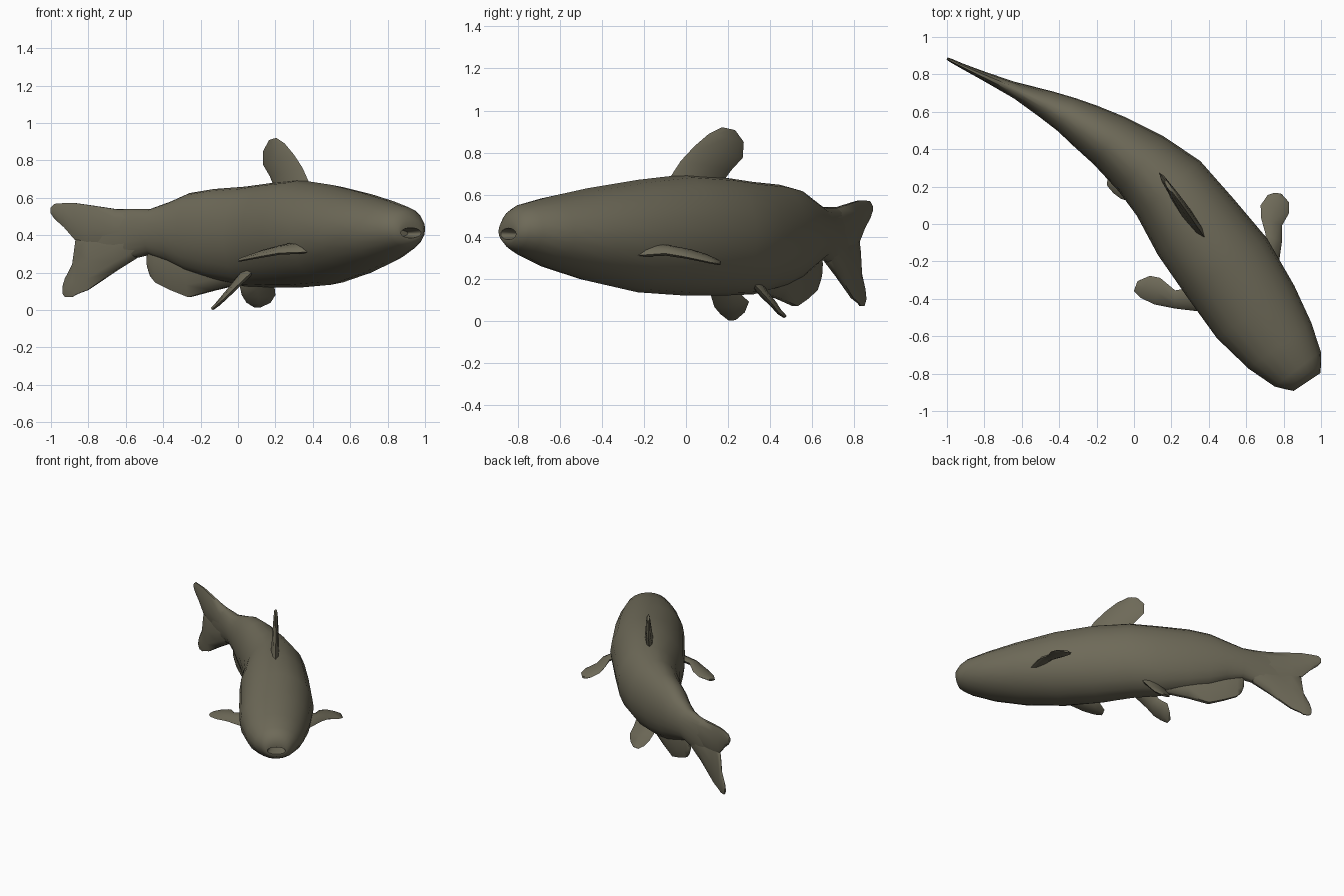
import bpy, math
from mathutils import Vector

skin = bpy.data.materials.new("olive_skin")
skin.diffuse_color = (0.155, 0.143, 0.098, 1)


def loft(name, rings, seg, angle=60):
    """Skin (centre, axis_a, axis_b) ellipses into one closed smooth shell."""
    verts, faces = [], []
    for c, a, b in rings:
        for i in range(seg):
            t = 2 * math.pi * i / seg
            verts.append(c + a * math.cos(t) + b * math.sin(t))
    n = len(rings)
    for r in range(n - 1):
        for i in range(seg):
            j = (i + 1) % seg
            faces.append((r * seg + i, r * seg + j, (r + 1) * seg + j, (r + 1) * seg + i))
    faces.append(tuple(reversed(range(seg))))
    faces.append(tuple((n - 1) * seg + i for i in range(seg)))
    # flip the shell if it came out inside-out
    volume = sum(verts[f[0]].dot(verts[f[k]].cross(verts[f[k + 1]]))
                 for f in faces for k in range(1, len(f) - 1))
    if volume < 0:
        faces = [tuple(reversed(f)) for f in faces]
    mesh = bpy.data.meshes.new(name)
    mesh.from_pydata(verts, [], faces)
    mesh.materials.append(skin)
    ob = bpy.data.objects.new(name, mesh)
    bpy.context.collection.objects.link(ob)
    bpy.ops.object.select_all(action='DESELECT')
    ob.select_set(True)
    bpy.context.view_layer.objects.active = ob
    bpy.ops.object.shade_smooth_by_angle(angle=math.radians(angle))
    return ob


def upright(name, stations, seg=10, angle=60):
    """Loft along a ground path: (x, y, half width, z bottom, z top)."""
    pts = [Vector((s[0], s[1], 0)) for s in stations]
    rings, last = [], None
    for i, (x, y, w, lo, hi) in enumerate(stations):
        t = pts[min(i + 1, len(pts) - 1)] - pts[max(i - 1, 0)]
        side = Vector((-t.y, t.x, 0)).normalized()
        if last and side.dot(last) < 0:
            side = -side
        last = side
        rings.append((Vector((x, y, (lo + hi) / 2)), side * w, Vector((0, 0, (hi - lo) / 2))))
    return loft(name, rings, seg, angle)


def fin(name, pairs, thick):
    """Loft thin lens sections between leading and trailing edge points."""
    lead = [Vector(p[:3]) for p in pairs]
    trail = [Vector(p[3:]) for p in pairs]
    mid = [(a + b) / 2 for a, b in zip(lead, trail)]
    n, rings = len(mid), []
    span = mid[-1] - mid[0]
    for i in range(n):
        chord = (lead[i] - trail[i]) / 2
        normal = chord.cross(span).normalized()
        rings.append((mid[i], chord, normal * thick * (1 - 0.65 * i / (n - 1))))
    return loft(name, rings, 8)


# Body, from the mouth hollow back to the tail root
upright("body", [
    (0.875, -0.77, 0.04, 0.395, 0.425),
    (0.925, -0.845, 0.065, 0.385, 0.44),
    (0.925, -0.845, 0.085, 0.365, 0.485),
    (0.905, -0.815, 0.118, 0.335, 0.53),
    (0.875, -0.775, 0.155, 0.31, 0.555),
    (0.78, -0.65, 0.208, 0.25, 0.59),
    (0.65, -0.47, 0.25, 0.19, 0.63),
    (0.495, -0.23, 0.265, 0.135, 0.67),
    (0.33, -0.015, 0.252, 0.12, 0.695),
    (0.185, 0.19, 0.224, 0.12, 0.68),
    (0.04, 0.32, 0.19, 0.125, 0.66),
    (-0.13, 0.445, 0.152, 0.16, 0.647),
    (-0.26, 0.525, 0.125, 0.20, 0.625),
    (-0.36, 0.585, 0.10, 0.25, 0.58),
    (-0.47, 0.64, 0.077, 0.295, 0.54),
    (-0.62, 0.71, 0.045, 0.26, 0.54),
    (-0.75, 0.765, 0.022, 0.25, 0.54)], 20)

# Forked tail
upright("tail_upper_lobe", [
    (-0.50, 0.655, 0.06, 0.31, 0.535), (-0.65, 0.722, 0.04, 0.30, 0.545),
    (-0.80, 0.79, 0.024, 0.32, 0.568), (-0.87, 0.822, 0.018, 0.37, 0.577),
    (-0.93, 0.85, 0.013, 0.44, 0.575), (-0.98, 0.875, 0.01, 0.485, 0.57),
    (-1.0, 0.885, 0.006, 0.515, 0.55)])
upright("tail_lower_lobe", [
    (-0.48, 0.645, 0.06, 0.315, 0.50), (-0.65, 0.722, 0.038, 0.205, 0.45),
    (-0.80, 0.79, 0.022, 0.10, 0.43), (-0.865, 0.82, 0.016, 0.075, 0.40),
    (-0.885, 0.829, 0.013, 0.065, 0.25), (-0.925, 0.847, 0.01, 0.068, 0.17),
    (-0.937, 0.853, 0.006, 0.085, 0.13)])

# Anal fin keel
upright("anal_fin", [
    (0.0, 0.35, 0.06, 0.13, 0.35), (-0.13, 0.443, 0.06, 0.097, 0.40),
    (-0.26, 0.52, 0.045, 0.06, 0.42), (-0.36, 0.578, 0.035, 0.10, 0.42),
    (-0.44, 0.62, 0.025, 0.14, 0.42), (-0.47, 0.635, 0.018, 0.18, 0.36),
    (-0.485, 0.642, 0.01, 0.23, 0.30)])

# Dorsal fin
fin("dorsal_fin", [
    (0.39, -0.09, 0.66, 0.20, 0.16, 0.64), (0.345, -0.025, 0.76, 0.17, 0.215, 0.715),
    (0.30, 0.04, 0.83, 0.135, 0.27, 0.775), (0.25, 0.11, 0.89, 0.135, 0.275, 0.85),
    (0.205, 0.17, 0.92, 0.165, 0.235, 0.905)], 0.03)

# Pectoral fins
fin("pectoral_fin_near", [
    (0.37, -0.47, 0.31, 0.37, -0.33, 0.37), (0.22, -0.452, 0.305, 0.22, -0.355, 0.335),
    (0.11, -0.43, 0.285, 0.14, -0.288, 0.315), (0.035, -0.395, 0.27, 0.085, -0.277, 0.295),
    (0.0, -0.36, 0.262, 0.02, -0.305, 0.275)], 0.025)
fin("pectoral_fin_far", [
    (0.77, -0.24, 0.31, 0.64, -0.16, 0.37), (0.79, -0.10, 0.32, 0.705, -0.06, 0.345),
    (0.79, -0.01, 0.305, 0.68, 0.03, 0.33), (0.83, 0.06, 0.29, 0.677, 0.10, 0.31),
    (0.83, 0.115, 0.278, 0.715, 0.155, 0.285), (0.79, 0.16, 0.27, 0.75, 0.167, 0.275)], 0.025)

# Pelvic fins
fin("pelvic_fin_near", [
    (0.07, 0.08, 0.20, 0.02, 0.24, 0.20), (-0.02, 0.12, 0.115, -0.02, 0.25, 0.135),
    (-0.07, 0.135, 0.065, -0.06, 0.30, 0.09), (-0.11, 0.165, 0.03, -0.10, 0.28, 0.04),
    (-0.14, 0.20, 0.003, -0.135, 0.245, 0.01)], 0.025)
fin("pelvic_fin_far", [
    (0.20, 0.30, 0.20, 0.06, 0.34, 0.20), (0.195, 0.37, 0.125, 0.01, 0.375, 0.125),
    (0.20, 0.41, 0.08, 0.02, 0.42, 0.08), (0.175, 0.44, 0.04, 0.045, 0.45, 0.04),
    (0.13, 0.47, 0.018, 0.08, 0.475, 0.018)], 0.025)
